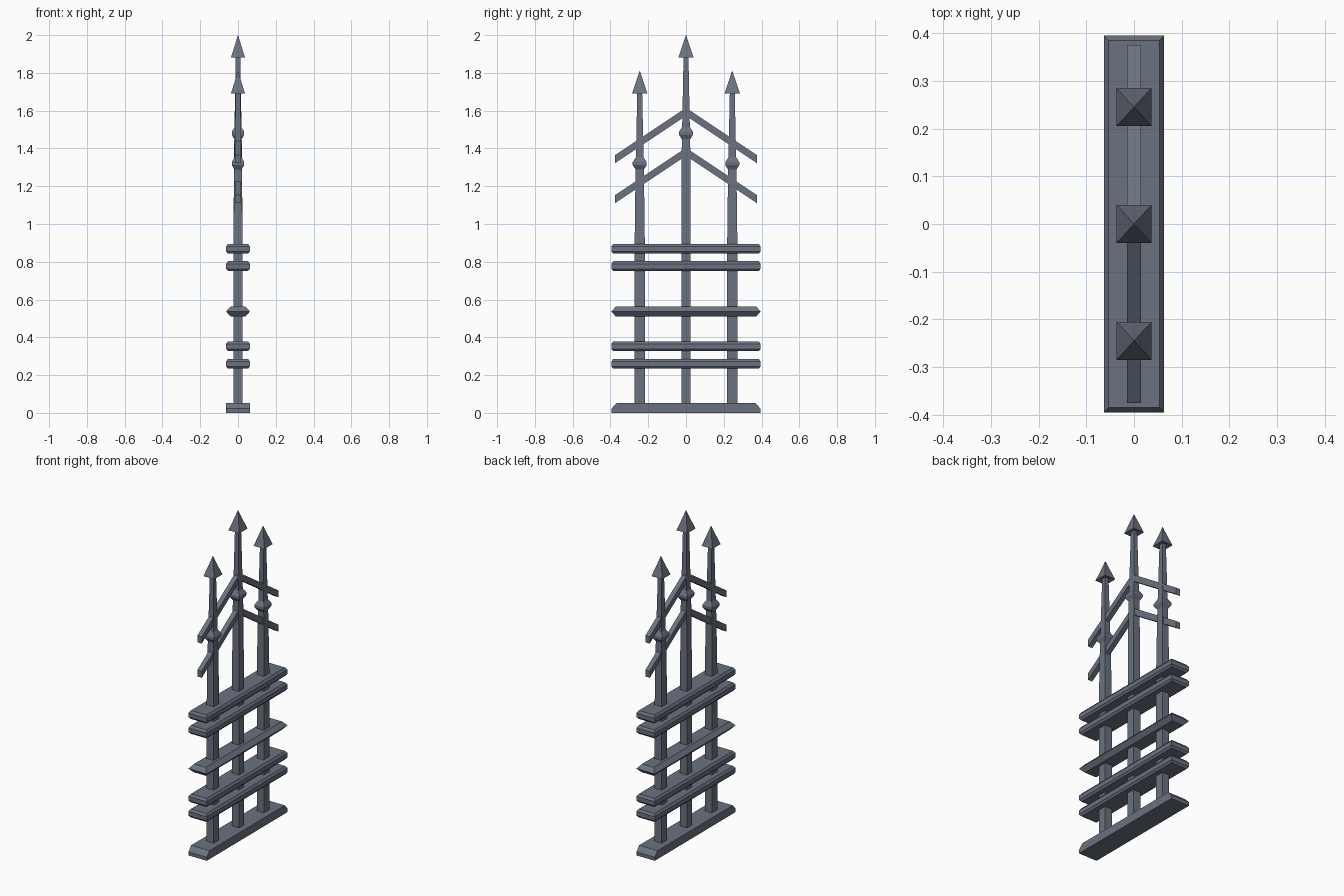
import bpy, bmesh

if "Cube" in bpy.data.objects:
    bpy.data.objects.remove(bpy.data.objects["Cube"])

steel = bpy.data.materials.new("slate grey iron")
steel.diffuse_color = (0.147, 0.168, 0.216, 1)
steel.use_nodes = True
steel.node_tree.nodes["Principled BSDF"].inputs["Base Color"].default_value = steel.diffuse_color


def finish(bm, name):
    bmesh.ops.recalc_face_normals(bm, faces=bm.faces)
    me = bpy.data.meshes.new(name)
    bm.to_mesh(me)
    bm.free()
    me.materials.append(steel)
    ob = bpy.data.objects.new(name, me)
    bpy.context.collection.objects.link(ob)
    return ob


def loft(name, sections, y=0.0, z=0.0):
    """Stack of rectangles (half_x, half_y, height) skinned into a solid."""
    bm = bmesh.new()
    rings = [[bm.verts.new((sx * hx, y + sy * hy, z + h))
              for sx, sy in ((-1, -1), (1, -1), (1, 1), (-1, 1))]
             for hx, hy, h in sections]
    for a, b in zip(rings, rings[1:]):
        for i in range(4):
            j = (i + 1) % 4
            bm.faces.new((a[i], a[j], b[j], b[i]))
    bm.faces.new(rings[0][::-1])
    bm.faces.new(rings[-1])
    return finish(bm, name)


def chevron(name, apex):
    """Inverted V bar with vertical cut ends, extruded along x."""
    w, drop, t, hx = 0.375, 0.25, 0.042, 0.015
    prof = [(-w, apex - drop), (0, apex), (w, apex - drop),
            (w, apex - drop - t), (0, apex - t), (-w, apex - drop - t)]
    bm = bmesh.new()
    f = [[bm.verts.new((x, y, z)) for y, z in prof] for x in (-hx, hx)]
    for side in f:
        bm.faces.new(side[:3] + side[3:])
    for i in range(6):
        j = (i + 1) % 6
        bm.faces.new((f[0][i], f[0][j], f[1][j], f[1][i]))
    return finish(bm, name)


# Base with sloped ends
loft("base", [(0.063, 0.395, 0), (0.063, 0.395, 0.022), (0.063, 0.367, 0.052)])

# Bevelled horizontal rails
for i, zc in enumerate((0.26, 0.353, 0.777, 0.869)):
    loft(f"rail_{i + 1}", [(0.053, 0.385, -0.026), (0.063, 0.395, -0.014),
                           (0.063, 0.395, 0.012), (0.053, 0.385, 0.026)], z=zc)
# Sharp-edged middle rail
loft("middle_rail", [(0.04, 0.372, -0.026), (0.063, 0.395, 0),
                     (0.04, 0.372, 0.026)], z=0.537)

# Posts: straight shaft, diamond collar, tapered top, spear head
for name, y, top, hy in (("left", -0.245, 1.81, 0.027), ("centre", 0, 2.0, 0.025),
                         ("right", 0.245, 1.81, 0.027)):
    collar = 1.48 if y == 0 else 1.32
    loft(name + "_post", [(0.024, hy, 0.03), (0.024, hy, 0.9), (0.021, 0.023, collar - 0.1),
                          (0.012, 0.013, top - 0.11)], y=y)
    loft(name + "_collar", [(0.016, 0.018, -0.037), (0.033, 0.037, -0.008),
                            (0.033, 0.037, 0.008), (0.016, 0.018, 0.037)], y=y, z=collar)
    loft(name + "_spear_head", [(0.010, 0.011, -0.108), (0.037, 0.04, -0.118),
                                (0.020, 0.022, -0.064), (0.0008, 0.0008, 0)], y=y, z=top)

# Pointed arch bars
chevron("upper_chevron", 1.615)
chevron("lower_chevron", 1.403)
